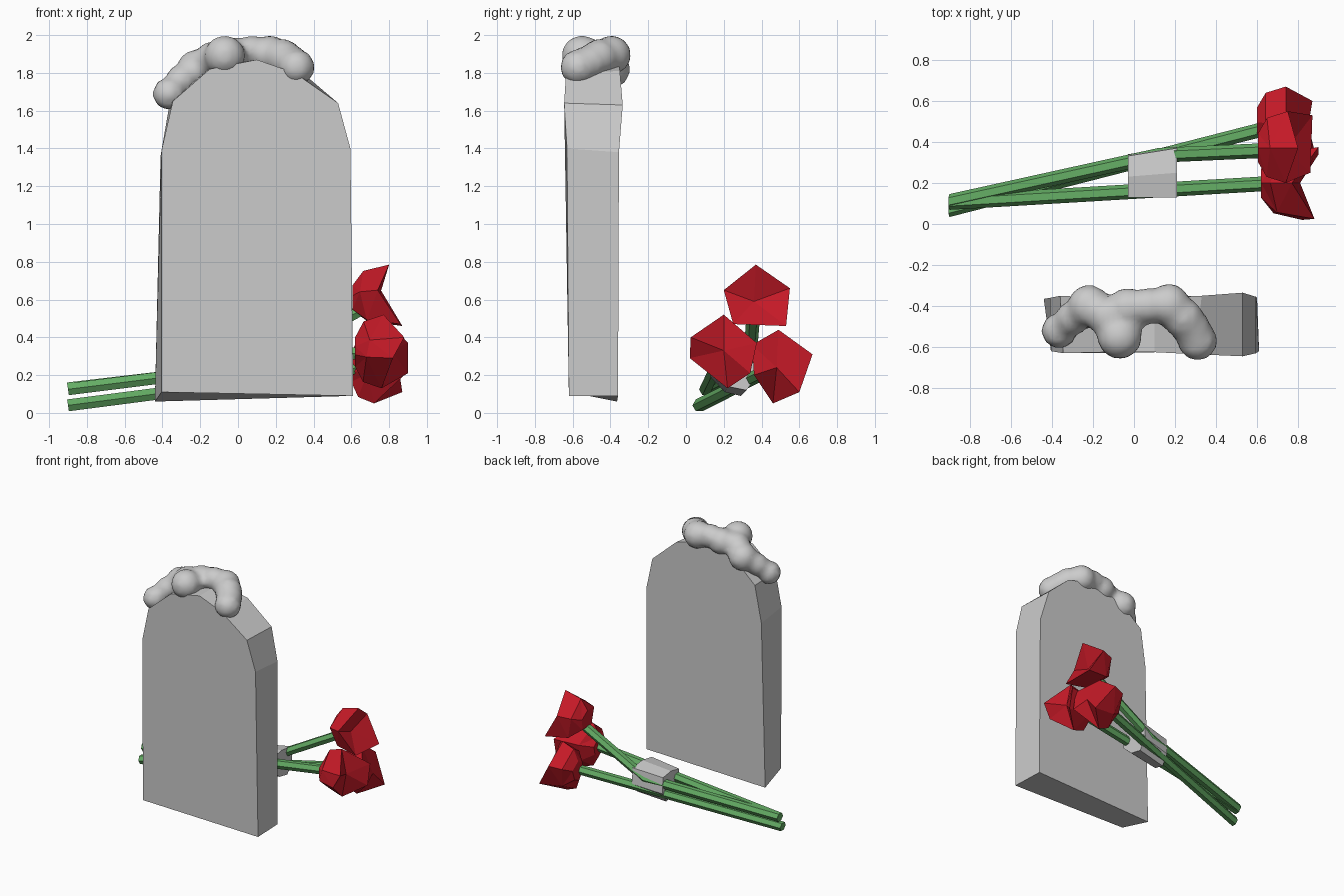
import bpy, bmesh, math
from mathutils import Vector

if "Cube" in bpy.data.objects:
    bpy.data.objects.remove(bpy.data.objects["Cube"])


def material(name, color):
    m = bpy.data.materials.new(name)
    m.diffuse_color = (*color, 1)
    m.use_nodes = True
    m.node_tree.nodes["Principled BSDF"].inputs["Base Color"].default_value = m.diffuse_color
    return m


green = material("stem_green", (0.13, 0.42, 0.13))
red = material("petal_red", (0.55, 0.01, 0.02))


def finish(name, bm, mat=None):
    bmesh.ops.recalc_face_normals(bm, faces=bm.faces[:])
    me = bpy.data.meshes.new(name)
    bm.to_mesh(me)
    bm.free()
    ob = bpy.data.objects.new(name, me)
    bpy.context.collection.objects.link(ob)
    if mat:
        me.materials.append(mat)
    return ob


def loft(name, rings, mat=None, tip=None, triangles=False):
    """Skin equal-length rings; cap both ends, the last one with a tip if given."""
    bm = bmesh.new()
    rows = [[bm.verts.new(p) for p in r] for r in rings]
    n = len(rows[0])
    for a, b in zip(rows, rows[1:]):
        for i in range(n):
            bm.faces.new((a[i], a[(i + 1) % n], b[(i + 1) % n], b[i]))
    bm.faces.new(rows[0])
    if tip:
        t = bm.verts.new(tip)
        for i in range(n):
            bm.faces.new((rows[-1][i], rows[-1][(i + 1) % n], t))
    else:
        bm.faces.new(rows[-1])
    if triangles:
        bmesh.ops.triangulate(bm, faces=bm.faces[:])
    return finish(name, bm, mat)


# Headstone slab: slightly uneven front and back outlines
front = [(-0.405, -0.615, 0.11), (0.61, -0.62, 0.09), (0.595, -0.63, 1.40),
         (0.53, -0.645, 1.64), (0.30, -0.635, 1.80), (0.10, -0.625, 1.87),
         (-0.15, -0.625, 1.82), (-0.345, -0.63, 1.65), (-0.405, -0.62, 1.39)]
back = [(-0.44, -0.365, 0.06), (0.60, -0.36, 0.09), (0.595, -0.355, 1.38),
        (0.53, -0.335, 1.63), (0.33, -0.35, 1.81), (0.10, -0.36, 1.87),
        (-0.15, -0.36, 1.83), (-0.36, -0.35, 1.65), (-0.41, -0.36, 1.36)]
loft("headstone", [front, back])

# Soft lumpy growth draped over the top of the stone
bm = bmesh.new()
lumps = [(-0.365, -0.52, 1.69, .088), (-0.30, -0.46, 1.76, .085), (-0.22, -0.40, 1.82, .105),
         (-0.13, -0.45, 1.87, .10), (-0.07, -0.55, 1.89, .11), (-0.03, -0.41, 1.89, .10),
         (0.07, -0.40, 1.91, .09), (0.17, -0.395, 1.895, .105), (0.24, -0.46, 1.88, .10),
         (0.28, -0.51, 1.855, .095), (0.31, -0.57, 1.83, .097)]
for x, y, z, r in lumps:
    ret = bmesh.ops.create_icosphere(bm, subdivisions=3, radius=r)
    bmesh.ops.translate(bm, verts=ret["verts"], vec=(x, y, z))
moss = finish("moss_cap", bm)
rm = moss.modifiers.new("remesh", 'REMESH')
rm.mode = 'VOXEL'
rm.voxel_size = 0.025
rm.use_smooth_shade = True
sm = moss.modifiers.new("smooth", 'SMOOTH')
sm.factor = 0.5
sm.iterations = 3


# Stems: six-sided rods, the upper one bending at the wrap
def stem(name, path, r=0.036):
    hexa = [(r * math.cos(i * math.pi / 3), r * math.sin(i * math.pi / 3)) for i in range(6)]
    loft(name, [[(x - 0.15 * b, y + a, z + b) for a, b in hexa] for x, y, z in path], green)


stem("stem_low", [(-0.90, 0.07, 0.04), (0.68, 0.475, 0.245)])
stem("stem_middle", [(-0.90, 0.105, 0.125), (0.70, 0.20, 0.325)])
stem("stem_high", [(-0.90, 0.11, 0.13), (0.12, 0.335, 0.25), (0.68, 0.36, 0.56)])

# Wrap holding the stems together
wrap = [(0.13, 0.22), (0.13, 0.32), (0.25, 0.34), (0.37, 0.325),
        (0.38, 0.20), (0.32, 0.12), (0.22, 0.14)]
loft("stem_wrap", [[(-0.03, y - 0.04 * (y - 0.13) / 0.25, z - 0.03) for y, z in wrap],
                   [(0.21, y, z) for y, z in wrap]])


# Flower heads: low-poly cups with a dented centre
def bloom(name, base, rim, dent):
    b = Vector(base)
    rim = [Vector(p) for p in rim]

    def ring(across, along):
        return [Vector((b.x + (p.x - b.x) * along, b.y + (p.y - b.y) * across,
                        b.z + (p.z - b.z) * across)) for p in rim]
    loft(name, [ring(0.4, 0.0), ring(0.82, 0.3), rim], red, dent, True)


bloom("bloom_high", (0.605, 0.37, 0.60),
      [(0.80, 0.37, 0.785), (0.74, 0.20, 0.65), (0.86, 0.25, 0.47),
       (0.87, 0.53, 0.46), (0.75, 0.55, 0.66)], (0.74, 0.36, 0.59))
bloom("bloom_middle", (0.62, 0.20, 0.32),
      [(0.77, 0.20, 0.52), (0.88, 0.025, 0.40), (0.82, 0.02, 0.29), (0.76, 0.22, 0.13),
       (0.90, 0.34, 0.21), (0.90, 0.375, 0.37)], (0.81, 0.20, 0.33))
bloom("bloom_low", (0.60, 0.50, 0.24),
      [(0.74, 0.49, 0.44), (0.85, 0.35, 0.36), (0.88, 0.36, 0.20), (0.72, 0.46, 0.05),
       (0.87, 0.60, 0.11), (0.74, 0.67, 0.31)], (0.85, 0.48, 0.24))
